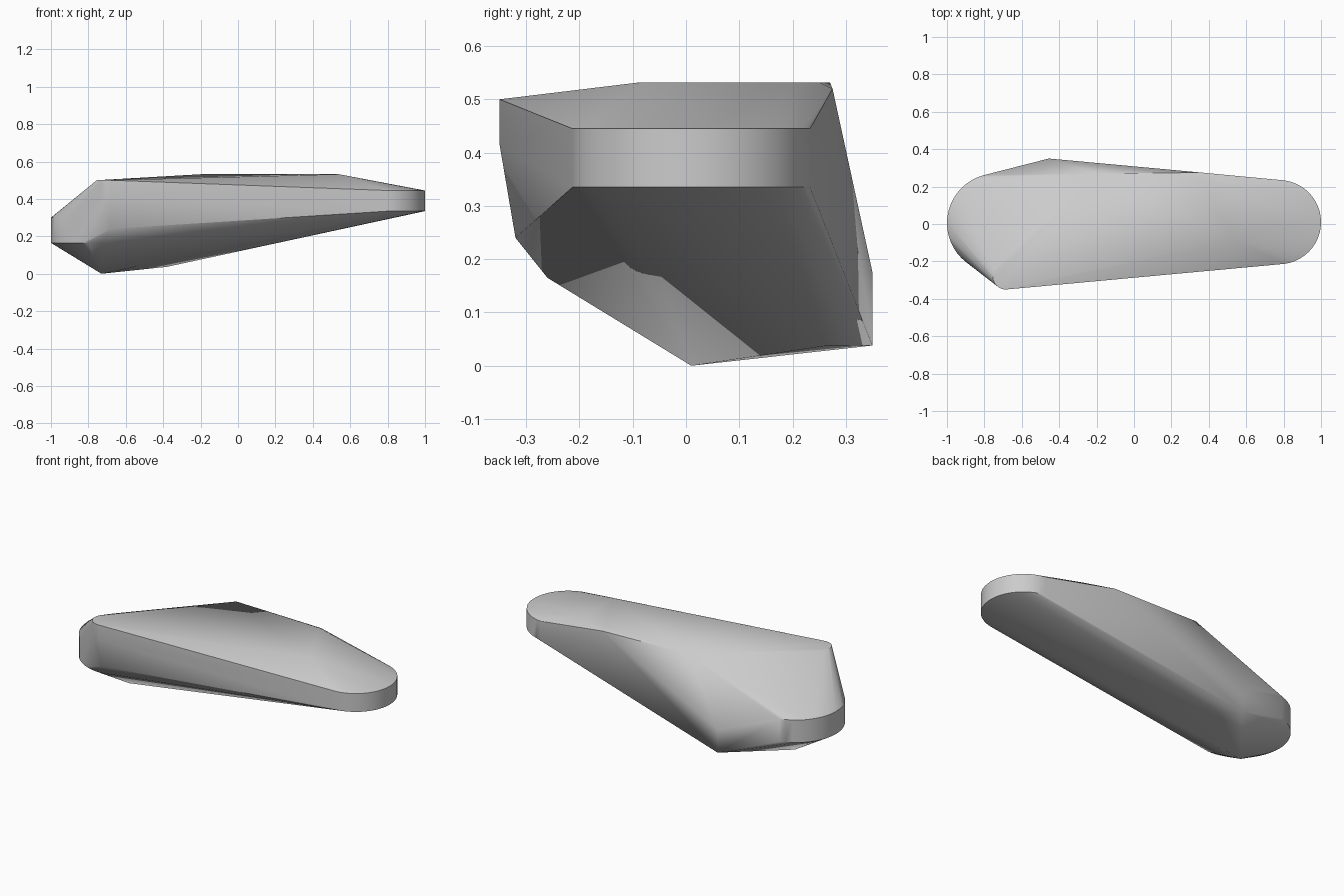
import bpy, bmesh, math

cube = bpy.data.objects.get("Cube")
if cube:
    bpy.data.objects.remove(cube, do_unlink=True)

stone = bpy.data.materials.new("stone_grey")
stone.use_nodes = True
GREY = (0.6, 0.6, 0.6, 1)
stone.diffuse_color = GREY
stone.node_tree.nodes["Principled BSDF"].inputs["Base Color"].default_value = GREY


def arc(cx, cy, r, start, end, heights, steps=24):
    """Upright arc wall, repeated at each height."""
    for i in range(steps + 1):
        a = math.radians(start + (end - start) * i / steps)
        for z in heights:
            yield (cx + r * math.cos(a), cy + r * math.sin(a), z)


points = []
# Rounded ends and the small rounded upper corner
points += arc(0.775, 0.01, 0.225, -90, 90, (0.335, 0.445))
points += arc(-0.735, 0.005, 0.265, 90, 270, (0.165, 0.30))
points += arc(-0.685, -0.28, 0.07, 150, 285, (0.415, 0.50), 12)
# Front cheek below the corner
points += [(-0.68, -0.32, 0.24)]
# Keel and rear bulge
points += [(-0.73, 0.01, 0), (-0.38, 0.26, 0.037),
           (-0.455, 0.35, 0.038), (-0.455, 0.35, 0.175)]
# Top ridge
points += [(-0.2, 0.27, 0.532), (0.36, 0.275, 0.52), (0.36, 0.25, 0.532),
           (0.52, 0.2, 0.532), (0.54, -0.085, 0.532)]

# Faceted hull stretched over the profile points
bm = bmesh.new()
for p in points:
    bm.verts.new(p)
hull = bmesh.ops.convex_hull(bm, input=bm.verts)
loose = {v for v in hull["geom_interior"] + hull["geom_unused"]
         if isinstance(v, bmesh.types.BMVert)}
bmesh.ops.delete(bm, geom=list(loose), context="VERTS")
bmesh.ops.recalc_face_normals(bm, faces=bm.faces)

mesh = bpy.data.meshes.new("stone_body")
bm.to_mesh(mesh)
bm.free()
mesh.materials.append(stone)
body = bpy.data.objects.new("stone_body", mesh)
bpy.context.collection.objects.link(body)

bpy.context.view_layer.objects.active = body
body.select_set(True)
bpy.ops.object.shade_smooth_by_angle(angle=math.radians(30))
